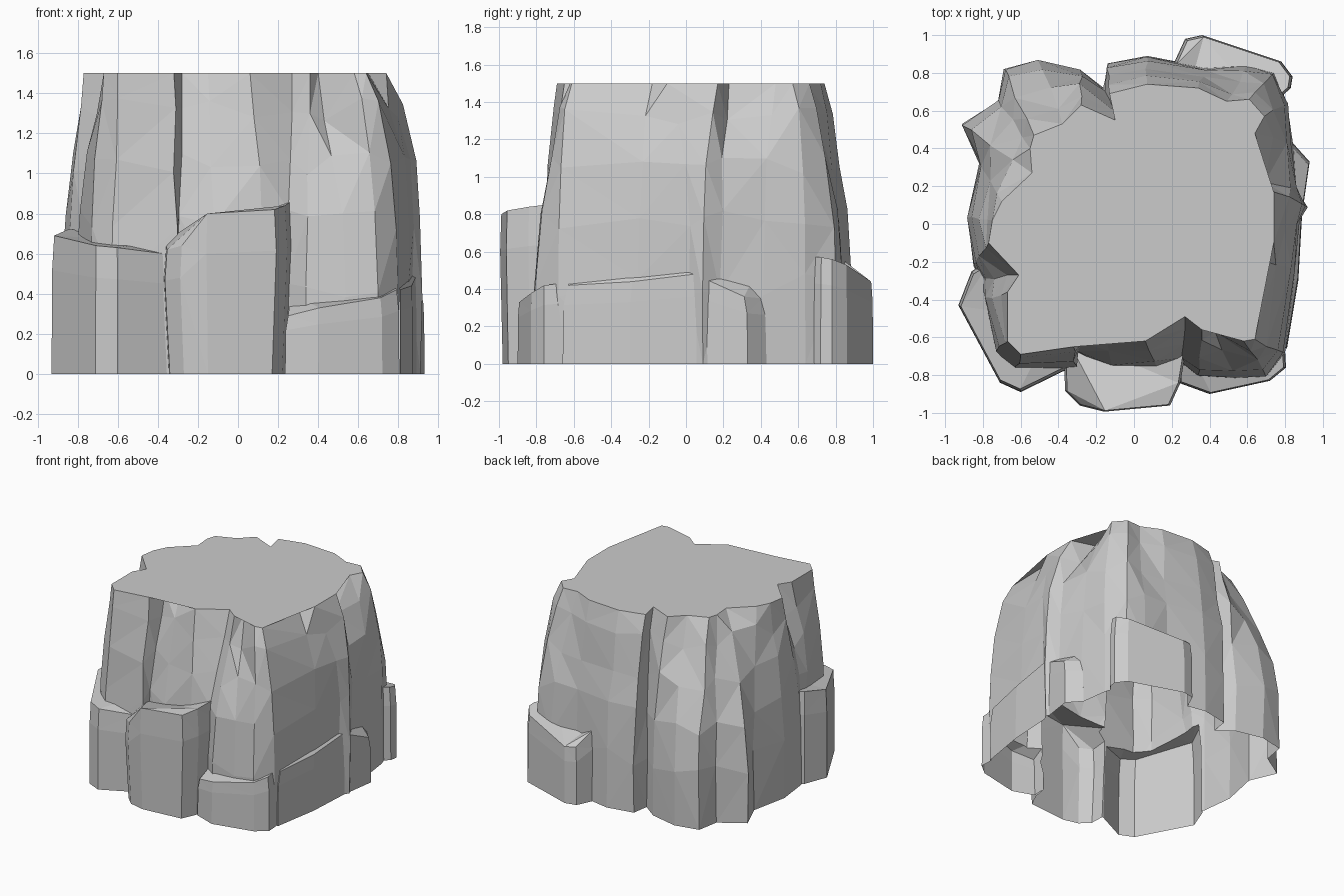
import bpy, bmesh, random
from mathutils import Vector

if "Cube" in bpy.data.objects:
    bpy.data.objects.remove(bpy.data.objects["Cube"])

random.seed(4)


def loft(name, rings):
    """Closed faceted solid through a stack of equal-length rings."""
    bm = bmesh.new()
    rows = [[bm.verts.new(p) for p in ring] for ring in rings]
    n = len(rows[0])
    for low, high in zip(rows, rows[1:]):
        for i in range(n):
            j = (i + 1) % n
            bm.faces.new((low[i], low[j], high[j], high[i]))
    bm.faces.new(rows[0])
    bm.faces.new(rows[-1])
    bmesh.ops.triangulate(bm, faces=bm.faces[:])
    bmesh.ops.recalc_face_normals(bm, faces=bm.faces[:])
    mesh = bpy.data.meshes.new(name)
    bm.to_mesh(mesh)
    bm.free()
    obj = bpy.data.objects.new(name, mesh)
    bpy.context.collection.objects.link(obj)
    return obj


# Main rock: rim outline and the wider outline lower down, counterclockwise
rim = [(-.60, -.69), (-.32, -.65), (-.28, -.51), (-.15, -.51), (.06, -.62), (.27, -.49),
       (.36, -.56), (.40, -.49), (.58, -.62), (.64, -.61), (.65, -.18), (.74, -.10),
       (.74, .17), (.53, .23), (.64, .48), (.69, .57), (.61, .66), (.49, .65),
       (.34, .72), (.07, .74), (-.13, .69), (-.10, .55), (-.28, .63), (-.38, .53),
       (-.53, .47), (-.55, .40), (-.54, .27), (-.70, .12), (-.75, .02), (-.77, -.10),
       (-.61, -.27), (-.67, -.36), (-.67, -.62)]
belly = [(-.62, -.77), (-.31, -.77), (-.29, -.70), (-.12, -.79), (.14, -.79), (.24, -.73),
         (.34, -.81), (.53, -.81), (.70, -.80), (.79, -.68), (.86, -.25), (.87, .02),
         (.91, .09), (.87, .19), (.84, .42), (.81, .64), (.75, .80), (.60, .83),
         (.38, .83), (.07, .89), (-.14, .85), (-.16, .72), (-.28, .81), (-.50, .86),
         (-.69, .82), (-.72, .65), (-.91, .53), (-.82, .32), (-.88, .03), (-.85, -.22),
         (-.82, -.29), (-.80, -.40), (-.74, -.68)]
# (height, spread of the bulging right side, spread elsewhere)
levels = [(0, 1, 1), (.42, 1, 1), (.78, 1, .88), (1.05, .86, .58),
          (1.32, .45, .25), (1.5, 0, 0)]
rings = []
for z, right, other in levels:
    ring = []
    for t, b in zip(rim, belly):
        f = right if b[0] > .78 else other
        p = Vector(t).lerp(Vector(b), f)
        inner = 0 < z < 1.5
        wobble = .01 if inner else 0
        ring.append((p.x + random.uniform(-wobble, wobble),
                     p.y + random.uniform(-wobble, wobble),
                     z + (random.uniform(-.06, .06) if inner else 0)))
    rings.append(ring)
rock = loft("rock_body", rings)

# Broken slabs leaning on the foot: (x, y, top height) per corner
slabs = {
    "front_slab": [(-.35, -.6, .66), (-.34, -.88, .62), (-.27, -.95, .64), (-.15, -.98, .80),
                   (.17, -.95, .82), (.22, -.84, .84), (.26, -.6, .87)],
    "front_left_slab": [(-.4, -.5, .66), (-.78, -.2, .72), (-.86, -.25, .72),
                        (-.93, -.43, .69), (-.71, -.84, .64), (-.60, -.89, .63),
                        (-.355, -.77, .60)],
    "front_right_slab": [(.25, -.6, .40), (.235, -.84, .29), (.40, -.90, .33),
                         (.72, -.83, .38), (.805, -.76, .42), (.79, -.5, .45)],
    "right_slab": [(.65, -.6, .60), (.81, -.66, .42), (.87, -.3, .44), (.89, .05, .48),
                   (.93, .33, .36), (.84, .43, .35), (.65, .43, .55)],
    "back_right_slab": [(.25, .6, .58), (.70, .6, .58), (.83, .72, .57), (.84, .78, .56),
                        (.78, .86, .53), (.36, 1.0, .44), (.27, .98, .45), (.21, .85, .55)],
}
bpy.context.view_layer.objects.active = rock
for name, corners in slabs.items():
    cx = sum(c[0] for c in corners) / len(corners)
    cy = sum(c[1] for c in corners) / len(corners)

    def level(f, s):
        return [(cx + (x - cx) * s, cy + (y - cy) * s, h * f) for x, y, h in corners]

    bulge = 1.09 if name == "front_slab" else .99
    slab = loft(name, [level(0, 1), level(.75, bulge), level(1, bulge - .04)])
    mod = rock.modifiers.new(name, 'BOOLEAN')
    mod.operation = 'UNION'
    mod.solver = 'EXACT'
    mod.object = slab
    bpy.ops.object.modifier_apply(modifier=mod.name)
    bpy.data.objects.remove(slab)

# Open underside
bm = bmesh.new()
bm.from_mesh(rock.data)
under = [f for f in bm.faces if all(v.co.z < .001 for v in f.verts)]
bmesh.ops.delete(bm, geom=under, context='FACES')
bm.to_mesh(rock.data)
bm.free()
